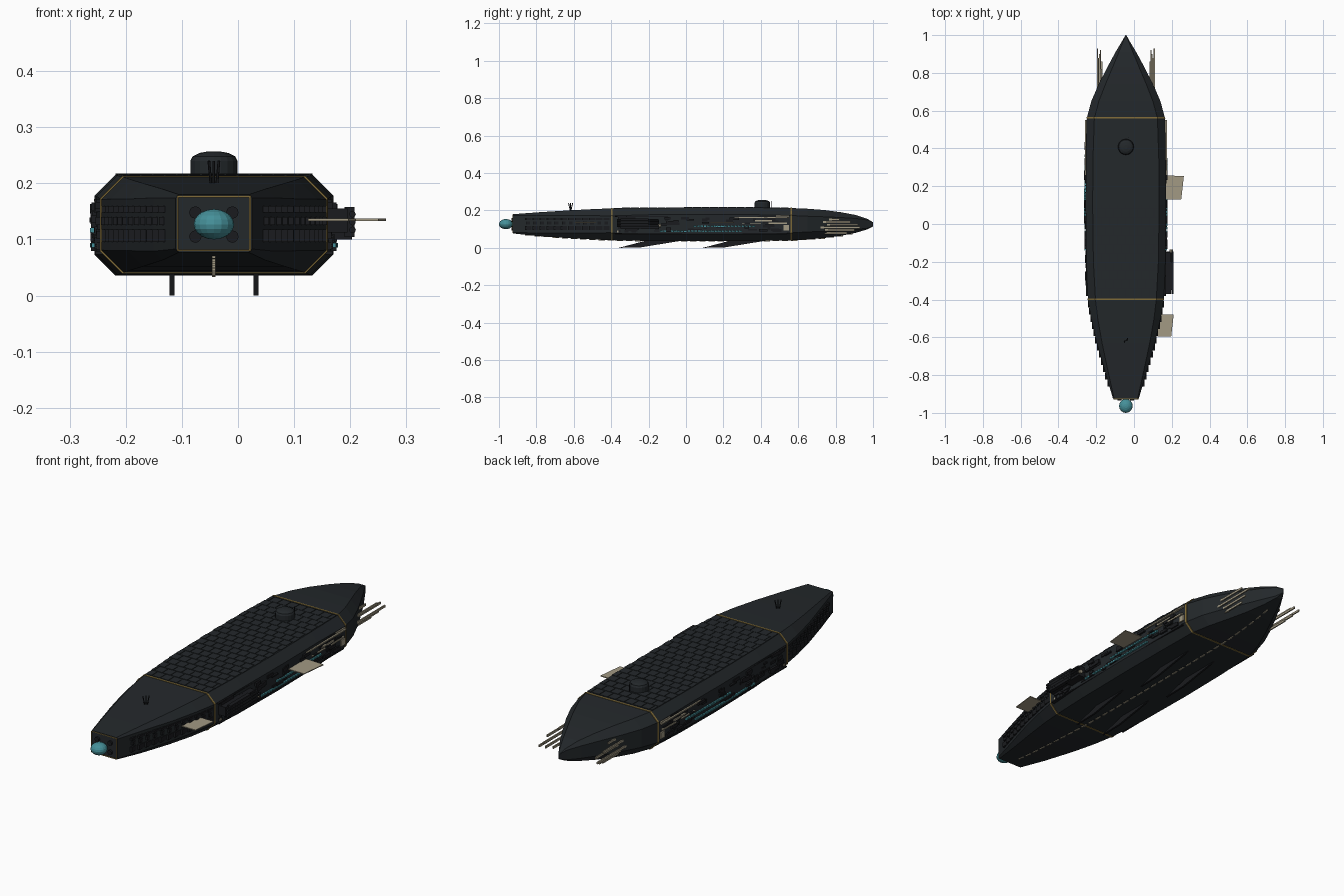
import bpy, bmesh, math, random
from mathutils import Matrix, Vector

if "Cube" in bpy.data.objects:
    bpy.data.objects.remove(bpy.data.objects["Cube"])

random.seed(4)
CX = -0.043  # hull centre line


def mat(name, c):
    m = bpy.data.materials.new(name)
    m.diffuse_color = (*c, 1)
    m.use_nodes = True
    m.node_tree.nodes["Principled BSDF"].inputs["Base Color"].default_value = m.diffuse_color
    return m


DARK = mat("hull_dark", (0.017, 0.021, 0.024))
BLACK = mat("detail_black", (0.010, 0.011, 0.013))
GOLD = mat("gold_trim", (0.22, 0.15, 0.04))
BEIGE = mat("beige_plate", (0.36, 0.32, 0.23))
TEAL = mat("teal_glow", (0.06, 0.28, 0.32))

# hull stations: y, half width, bottom z, top z, chamfer
ST = [(-0.925, .068, .077, .180, .006), (-0.79, .108, .063, .190, .016),
      (-0.63, .154, .052, .200, .028), (-0.5, .184, .045, .207, .035),
      (-0.4, .201, .041, .211, .040), (-0.2, .209, .037, .214, .037),
      (0.1, .213, .036, .215, .037), (0.35, .211, .037, .215, .037),
      (0.56, .207, .040, .213, .040), (0.65, .183, .045, .209, .040),
      (0.74, .144, .053, .202, .036), (0.83, .098, .065, .190, .028),
      (0.91, .055, .081, .175, .018), (0.97, .019, .099, .155, .006),
      (1.0, .002, .115, .137, .0006)]


def at(y):
    for a, b in zip(ST, ST[1:]):
        if y <= b[0]:
            t = max(0, (y - a[0]) / (b[0] - a[0]))
            return [p + (q - p) * t for p, q in zip(a, b)]
    return list(ST[-1])


def ring(y, grow=0):
    _, w, b, t, c = at(y)
    w, b, t = w + grow, b - grow, t + grow
    pts = [(w, b + c), (w, t - c), (w - c, t), (c - w, t),
           (-w, t - c), (-w, b + c), (c - w, b), (w - c, b)]
    return [Vector((CX + x, y, z)) for x, z in pts]


def finish(name, bm, m):
    bmesh.ops.recalc_face_normals(bm, faces=bm.faces[:])
    me = bpy.data.meshes.new(name)
    bm.to_mesh(me)
    bm.free()
    me.materials.append(m)
    ob = bpy.data.objects.new(name, me)
    bpy.context.collection.objects.link(ob)
    return ob


def loft(name, rings, m):
    bm = bmesh.new()
    rs = [[bm.verts.new(p) for p in r] for r in rings]
    n = len(rs[0])
    for a, b in zip(rs, rs[1:]):
        for i in range(n):
            bm.faces.new((a[i], a[(i + 1) % n], b[(i + 1) % n], b[i]))
    bm.faces.new(rs[0])
    bm.faces.new(rs[-1])
    return finish(name, bm, m)


def boxes(name, items, m):
    # items: (x0, x1, y0, y1, z0, z1)
    bm = bmesh.new()
    for x0, x1, y0, y1, z0, z1 in items:
        M = Matrix.Translation(((x0 + x1) / 2, (y0 + y1) / 2, (z0 + z1) / 2))
        bmesh.ops.create_cube(bm, size=1, matrix=M @ Matrix.Diagonal((abs(x1 - x0), y1 - y0, z1 - z0, 1)))
    return finish(name, bm, m)


def side(y0, y1, z0, z1, out, s):
    w = max(at(y0)[1], at(y1)[1])
    lo = min(at(y0)[1], at(y1)[1]) - 0.01
    return (CX + s * lo, CX + s * (w + out), y0, y1, z0, z1)


def both(rows):
    return [side(*r, s) for s in (-1, 1) for r in rows]


def prism(name, pts, axis, a, b, m):
    mk = (lambda p, k: (k, *p)) if axis == 'x' else (lambda p, k: (*p, k))
    return loft(name, [[Vector(mk(p, k)) for p in pts] for k in (a, b)], m)


def rod(name, p, q, r, m, seg=8, r2=None):
    p, q = Vector(p), Vector(q)
    bm = bmesh.new()
    M = Matrix.Translation((p + q) / 2) @ (q - p).to_track_quat('Z', 'Y').to_matrix().to_4x4()
    bmesh.ops.create_cone(bm, cap_ends=True, segments=seg, radius1=r, radius2=r if r2 is None else r2,
                          depth=(q - p).length, matrix=M)
    return finish(name, bm, m)


# hull and gold bands
loft("hull", [ring(s[0]) for s in ST], DARK)
for n, y in (("front_band", -0.398), ("rear_band", 0.562)):
    loft(n, [ring(y - .004, .002), ring(y + .004, .002)], GOLD)

# staggered deck tiles
tiles = []
for r in range(20):
    y0 = -0.388 + r * 0.047
    w = min(at(y0)[1] - at(y0)[4], at(y0 + .047)[1] - at(y0 + .047)[4])
    off = 0.0215 * (r % 2)
    for c in range(-5, 5):
        x0, x1 = max(-w, c * .043 + off), min(w, c * .043 + off + .040)
        if x1 - x0 > .006:
            t = at(y0)[3]
            tiles.append((CX + x0, CX + x1, y0, y0 + .044, t - .004, t + .0025))
boxes("deck_tiles", tiles, DARK)

# bow face: frame, ports and glowing orb
fw, b, t = .066, .079, .178
boxes("bow_frame", [(CX - fw, CX + fw, -.928, -.92, b, b + .003), (CX - fw, CX + fw, -.928, -.92, t - .003, t),
                    (CX - fw, CX - fw + .003, -.928, -.92, b, t), (CX + fw - .003, CX + fw, -.928, -.92, b, t)], GOLD)
for sx in (-1, 1):
    for z in (.105, .148):
        rod("bow_port", (CX + sx * .033, -.934, z), (CX + sx * .033, -.92, z), .011, BLACK, 12)
bm = bmesh.new()
bmesh.ops.create_uvsphere(bm, u_segments=16, v_segments=10, radius=1,
                          matrix=Matrix.Translation((CX, -.963, .127)) @ Matrix.Diagonal((.036, .037, .027, 1)))
finish("bow_orb", bm, TEAL)

# stepped armour blocks and window boxes along the bow flanks
bow = []
for i in range(12):
    y = -.86 + i * .038
    bow += [(y, y + .034, .095, .118, .001, ), (y + .006, y + .026, .126, .14, .003), (y, y + .034, .148, .16, .001)]
boxes("bow_side_blocks", both(bow), BLACK)

# dark midship greebles
mid = []
for i in range(70):
    y, z = random.uniform(-.38, .5), random.uniform(.078, .158)
    mid.append((y, y + random.uniform(.015, .05), z, z + random.uniform(.006, .016), random.uniform(.002, .009)))
mid += [(-.38, .54, .073, .079, .004), (-.38, .54, .166, .171, .003)]
boxes("midship_greebles", both(mid), BLACK)

# teal window rows
win = [(-.14 + i * .0185, -.126 + i * .0185, .086, .094, .008) for i in range(24)]
win += [(.04 + i * .0185, .054 + i * .0185, .112, .12, .008) for i in range(18)]
boxes("windows", both(win), TEAL)

# beige flank strips
boxes("flank_strips", both([(.26, .55, .160, .166, .006), (.48, .55, .168, .172, .005),
                            (.37, .46, .142, .149, .007), (.44, .54, .128, .135, .006),
                            (.30, .40, .130, .134, .006), (.52, .55, .093, .122, .006),
                            (-.37, -.36, .083, .094, .006)]), BEIGE)

# stern vane bars
vanes = []
for s in (-1, 1):
    for i, (y0, y1) in enumerate([(.74, .86), (.73, .90), (.71, .93), (.70, .92), (.72, .88), (.69, .82)]):
        x, z = CX + s * (.128 + .022 * ((i * 2) % 5) / 4), .075 + i * .0145
        vanes.append((x - .003, x + .003, y0, y1, z, z + .010))
        vanes.append((CX + s * .10, x, y0, y0 + .02, z + .002, z + .008))
boxes("stern_vanes", vanes, BEIGE)

# starboard wing plates
prism("mid_wing_plate", [(.16, .258), (.264, .253), (.250, .13), (.16, .13)], 'z', .133, .137, BEIGE)
prism("bow_wing_plate", [(.125, -.48), (.21, -.48), (.197, -.595), (.125, -.595)], 'z', .133, .137, BEIGE)

# starboard gun pod
boxes("gun_pod", [(.14, .195, -.37, -.15, .112, .155), (.19, .208, -.35, -.20, .104, .158),
                  (.15, .203, -.24, -.145, .100, .125)], BLACK)
for z in (.117, .131, .145):
    rod("pod_barrel", (.204, -.37, z), (.204, -.145, z), .006, BLACK)
rod("pod_muzzle", (.198, -.15, .118), (.198, -.135, .118), .009, BEIGE)

# deck dome
M = [(.042, .208), (.042, .240), (.038, .248), (.026, .254), (.010, .257)]
dome = loft("deck_dome", [[Vector((CX + r * math.cos(a * math.pi / 10), .408 + r * math.sin(a * math.pi / 10), z))
                           for a in range(20)] for r, z in M], DARK)

# antennas
for dx in (-.009, 0, .009):
    rod("bow_antenna", (CX + dx * .5, -.617, .19), (CX + dx, -.617 + dx * 1.2, .24), .0025, BLACK, 6)
for y in (.442, .456):
    rod("dome_antenna", (CX + .015, y, .21), (CX + .015, y, .25), .002, BLACK, 6)

# keel fins and dashed keel strip
for x in (CX - .075, CX + .075):
    for y in (0, .45):
        prism("keel_fin", [(-.36 + y, 0), (-.24 + y, .003), (.0 + y, .042), (-.20 + y, .042)],
              'x', x - .0045, x + .0045, BLACK)
dash = []
for i in range(36):
    y = -.86 + i * .049
    z = at(y + .016)[2]
    dash.append((CX - .003, CX + .003, y, y + .034, z - .003, z + .006))
boxes("keel_strip", dash, BEIGE)
